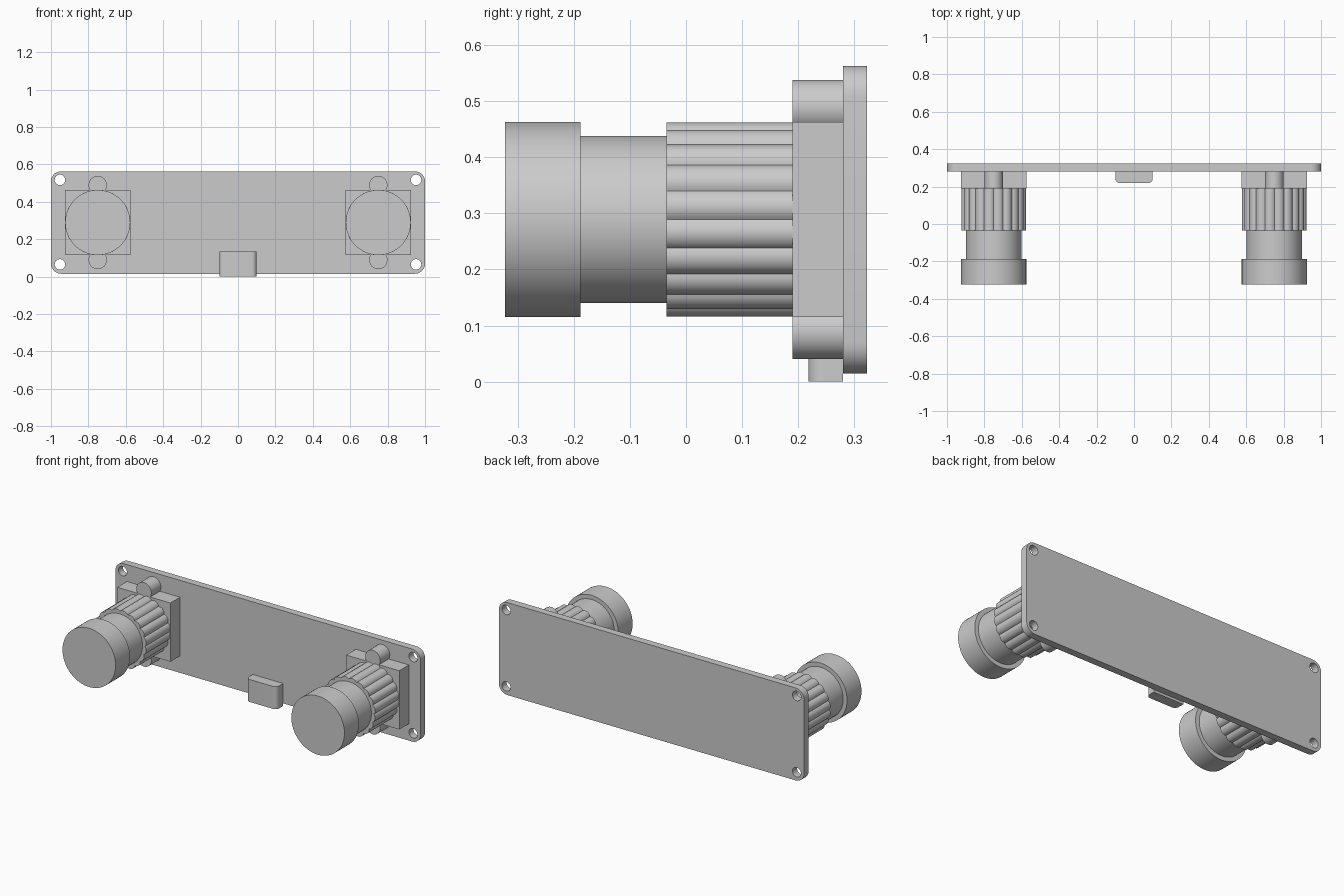
import bpy
import bmesh
from math import sin, cos, asin, pi, radians
from mathutils import Vector

if "Cube" in bpy.data.objects:
    bpy.data.objects.remove(bpy.data.objects["Cube"], do_unlink=True)

GREY = (0.6, 0.6, 0.6, 1.0)
grey = bpy.data.materials.new("plain grey")
grey.use_nodes = True
grey.diffuse_color = GREY
grey.node_tree.nodes["Principled BSDF"].inputs["Base Color"].default_value = GREY


def arc(cx, cy, r, start, end, steps):
    """Points along an arc, both ends included."""
    angles = [start + (end - start) * i / steps for i in range(steps + 1)]
    return [(cx + r * cos(a), cy + r * sin(a)) for a in angles]


def circle(cx, cy, r, steps=64):
    return arc(cx, cy, r, 0, 2 * pi, steps)[:-1]


def rectangle(x0, x1, y0, y1, low_r=0, high_r=0):
    """Rectangle whose low and high corners can be rounded."""
    corners = [(x0, y0, 1, 1, low_r), (x1, y0, -1, 1, low_r),
               (x1, y1, -1, -1, high_r), (x0, y1, 1, -1, high_r)]
    points = []
    for i, (x, y, sx, sy, r) in enumerate(corners):
        start = pi + i * pi / 2
        points += arc(x + sx * r, y + sy * r, r, start, start + pi / 2, 8) if r else [(x, y)]
    return points


def prism(name, loops, low, high, axis="y", recess=None):
    """Extrude an outline, with optional hole loops, along y or z."""
    bm = bmesh.new()
    along_y = axis == "y"
    edges = []
    for loop in loops:
        verts = [bm.verts.new((u, low, v) if along_y else (u, v, low)) for u, v in loop]
        if len(loops) == 1:
            bm.faces.new(verts)
        else:
            edges += [bm.edges.new((verts[i - 1], verts[i])) for i in range(len(verts))]
    if edges:
        bmesh.ops.triangle_fill(bm, edges=edges, use_beauty=True)
    made = bmesh.ops.extrude_face_region(bm, geom=bm.faces[:])["geom"]
    step = Vector((0, high - low, 0)) if along_y else Vector((0, 0, high - low))
    bmesh.ops.translate(bm, verts=[g for g in made if isinstance(g, bmesh.types.BMVert)], vec=step)
    bmesh.ops.recalc_face_normals(bm, faces=bm.faces[:])
    if recess:
        # hollow out the underside
        wall, depth = recess
        bottom = min(bm.faces, key=lambda f: f.calc_center_median().z)
        bmesh.ops.inset_region(bm, faces=[bottom], thickness=wall)
        inner = bmesh.ops.extrude_face_region(bm, geom=[bottom])["geom"]
        bmesh.ops.translate(bm, verts=[g for g in inner if isinstance(g, bmesh.types.BMVert)],
                            vec=(0, 0, depth))
        bmesh.ops.recalc_face_normals(bm, faces=bm.faces[:])
    mesh = bpy.data.meshes.new(name)
    bm.to_mesh(mesh)
    bm.free()
    mesh.materials.append(grey)
    obj = bpy.data.objects.new(name, mesh)
    bpy.context.collection.objects.link(obj)
    bpy.ops.object.select_all(action="DESELECT")
    obj.select_set(True)
    bpy.context.view_layer.objects.active = obj
    bpy.ops.object.shade_smooth_by_angle(angle=radians(30))
    return obj


def ridged_outline(cx, cz, ring, r, count):
    """Ring of overlapping round ridges, with a valley at the top."""
    half = pi / count
    spread = half + asin(ring / r * sin(half))
    points = []
    for i in range(count):
        a = half * (2 * i + 1)
        points += arc(cx + ring * cos(a), cz + ring * sin(a), r, a - spread, a + spread, 10)[:-1]
    return points


# Circuit board with a screw hole in each corner
holes = [circle(x, z, 0.028, 32) for x in (-0.952, 0.952) for z in (0.065, 0.517)]
prism("board", [rectangle(-1, 1, 0.015, 0.563, 0.055, 0.055)] + holes, 0.28, 0.323)

# Two matching lens assemblies
LENS_Z = 0.289
for side, x in (("right", -0.75), ("left", 0.75)):
    prism(side + "_lens_mount",
          [rectangle(x - 0.174, x + 0.174, LENS_Z - 0.174, LENS_Z + 0.174)], 0.19, 0.28)
    for end, z in (("upper", 0.489), ("lower", 0.089)):
        prism(f"{side}_{end}_mount_post", [circle(x, z, 0.049, 48)], 0.19, 0.28)
    prism(side + "_ridged_barrel", [ridged_outline(x, LENS_Z, 0.1415, 0.0333, 20)], -0.035, 0.19)
    prism(side + "_lens_neck", [circle(x, LENS_Z, 0.149)], -0.188, -0.035)
    prism(side + "_lens_cap", [circle(x, LENS_Z, 0.174)], -0.323, -0.188)

# Cable socket, open underneath
prism("cable_socket", [rectangle(-0.1, 0.1, 0.218, 0.28, 0.026)], 0, 0.133, "z", (0.011, 0.1))
